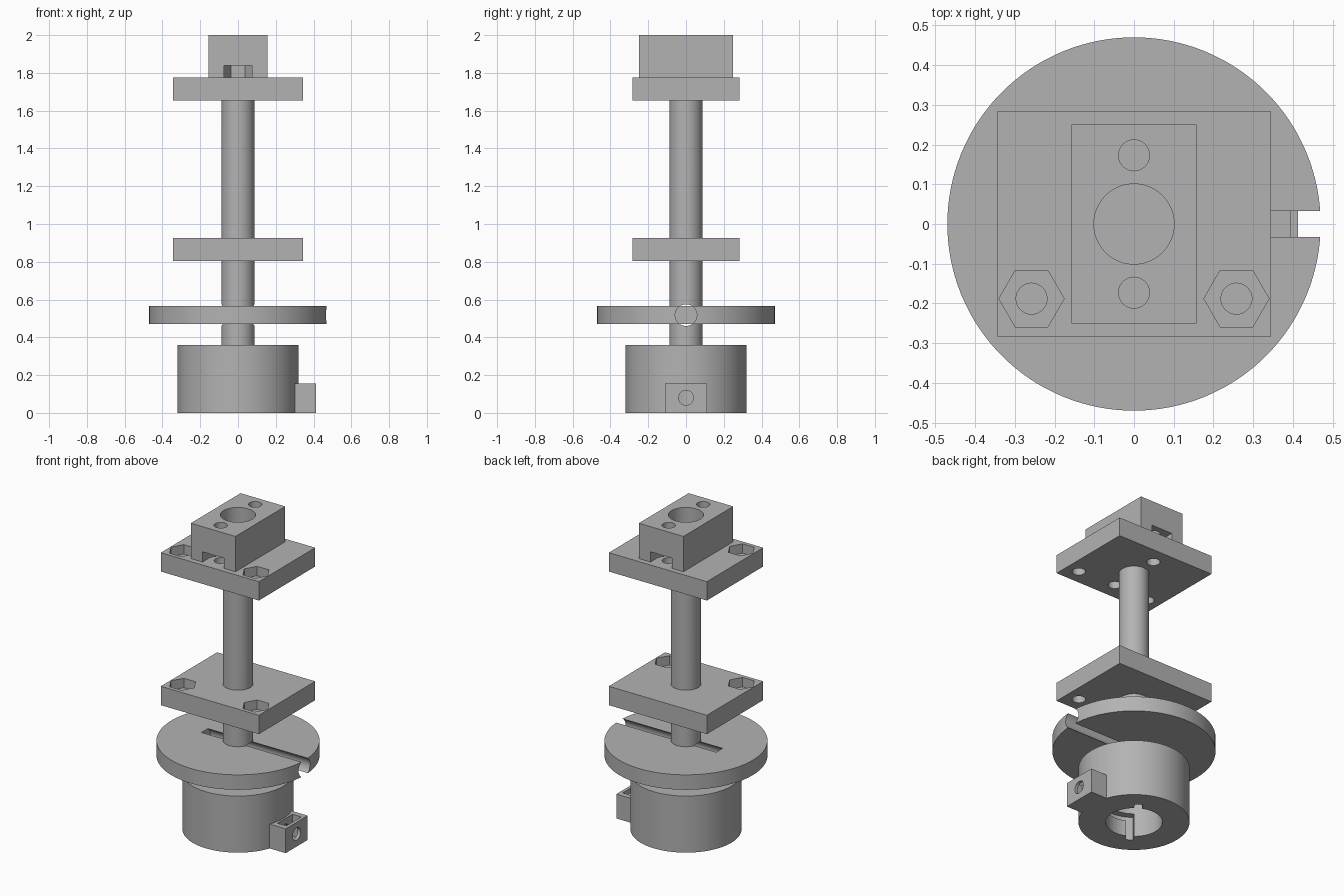
import bpy, bmesh
from math import cos, sin, pi, radians
from mathutils import Matrix

default = bpy.data.objects.get("Cube")
if default:
    bpy.data.objects.remove(default, do_unlink=True)

grey = bpy.data.materials.new("plain grey")
grey.use_nodes = True
colour = (0.45, 0.45, 0.45, 1)
grey.diffuse_color = colour
grey.node_tree.nodes["Principled BSDF"].inputs["Base Color"].default_value = colour


def prism(name, points, z0, z1):
    """Extrude a flat outline from z0 to z1."""
    bm = bmesh.new()
    face = bm.faces.new([bm.verts.new((x, y, z0)) for x, y in points])
    grown = bmesh.ops.extrude_face_region(bm, geom=[face])["geom"]
    verts = [v for v in grown if isinstance(v, bmesh.types.BMVert)]
    bmesh.ops.translate(bm, verts=verts, vec=(0, 0, z1 - z0))
    bmesh.ops.recalc_face_normals(bm, faces=bm.faces)
    mesh = bpy.data.meshes.new(name)
    bm.to_mesh(mesh)
    bm.free()
    mesh.materials.append(grey)
    obj = bpy.data.objects.new(name, mesh)
    bpy.context.collection.objects.link(obj)
    return obj


def box(name, x0, x1, y0, y1, z0, z1):
    return prism(name, [(x0, y0), (x1, y0), (x1, y1), (x0, y1)], z0, z1)


def cylinder(name, r, z0, z1, x=0, y=0, sides=72):
    ring = [2 * pi * i / sides for i in range(sides)]
    return prism(name, [(x + r * cos(a), y + r * sin(a)) for a in ring], z0, z1)


def cross_hole(r, x0, x1, z):
    """Cutter cylinder lying along x."""
    obj = cylinder("cutter", r, x0, x1, sides=48)
    obj.data.transform(Matrix.Translation((0, 0, z)) @ Matrix.Rotation(pi / 2, 4, 'Y'))
    return obj


def sector(r, start, end, z0, z1):
    """Cutter wedge around the z axis, angles in degrees."""
    arc = [radians(start + (end - start) * i / 16) for i in range(17)]
    return prism("cutter", [(0, 0)] + [(r * cos(a), r * sin(a)) for a in arc], z0, z1)


def cut(obj, *cutters):
    bpy.context.view_layer.objects.active = obj
    for c in cutters:
        mod = obj.modifiers.new("cut", 'BOOLEAN')
        mod.operation = 'DIFFERENCE'
        mod.solver = 'EXACT'
        mod.object = c
        bpy.ops.object.modifier_apply(modifier=mod.name)
        bpy.data.objects.remove(c, do_unlink=True)


parts = []
BOLT = 0.039

# Base socket with a bayonet bore
base = cylinder("base_socket", 0.32, 0, 0.36)
cut(base, cylinder("cutter", 0.163, -0.1, 0.25))
for angle in (58, 238):
    slot = box("cutter", 0, 0.205, -0.023, 0.023, -0.1, 0.15)
    slot.data.transform(Matrix.Rotation(radians(angle), 4, 'Z'))
    cut(base, slot, sector(0.205, angle, angle + 55, 0.1, 0.15))
cut(base, cross_hole(BOLT, 0.1, 0.6, 0.08))
parts.append(base)

# Side lug with a nut pocket and a screw hole
lug = box("screw_lug", 0.29, 0.413, -0.11, 0.11, 0, 0.155)
cut(lug, box("cutter", 0.33, 0.393, -0.075, 0.075, 0.015, 0.3),
    cross_hole(BOLT, 0.1, 0.6, 0.08))
parts.append(lug)

# Disc with a radial groove that also pierces the shaft
disc = cylinder("disc", 0.47, 0.47, 0.565, sides=128)
shaft = cylinder("shaft", 0.0875, 0.3, 1.7)
for part in (disc, shaft):
    cut(part, cross_hole(0.0575, -0.235, 0.7, 0.5175))
    parts.append(part)

# Two clamp plates with hexagonal nut pockets
for name, z in (("lower_plate", 0.805), ("upper_plate", 1.655)):
    plate = box(name, -0.345, 0.345, -0.283, 0.283, z, z + 0.12)
    for x in (-0.258, 0.258):
        cut(plate, cylinder("cutter", 0.082, z + 0.06, z + 0.2, x, -0.188, 6),
            cylinder("cutter", BOLT, z - 0.1, z + 0.2, x, -0.188, 32))
    parts.append(plate)

# Top block with a central bore, bolt holes and end nut slots
block = box("top_block", -0.157, 0.157, -0.25, 0.25, 1.775, 2)
cut(block, cylinder("cutter", 0.101, 1.7, 2.1))
for side in (-1, 1):
    y = side * 0.173
    cut(plate, cylinder("cutter", BOLT, 1.6, 1.9, 0, y, 32))
    y0, y1 = sorted((y, side * 0.4))
    cut(block, cylinder("cutter", BOLT, 1.7, 2.1, 0, y, 32),
        cylinder("cutter", 0.075, 1.7, 1.84, 0, y, 6),
        box("cutter", -0.075, 0.075, y0, y1, 1.7, 1.84))
parts.append(block)

# Smooth round walls, keep edges sharp
bpy.ops.object.select_all(action='DESELECT')
for part in parts:
    part.select_set(True)
bpy.context.view_layer.objects.active = base
bpy.ops.object.shade_smooth_by_angle(angle=radians(30))
